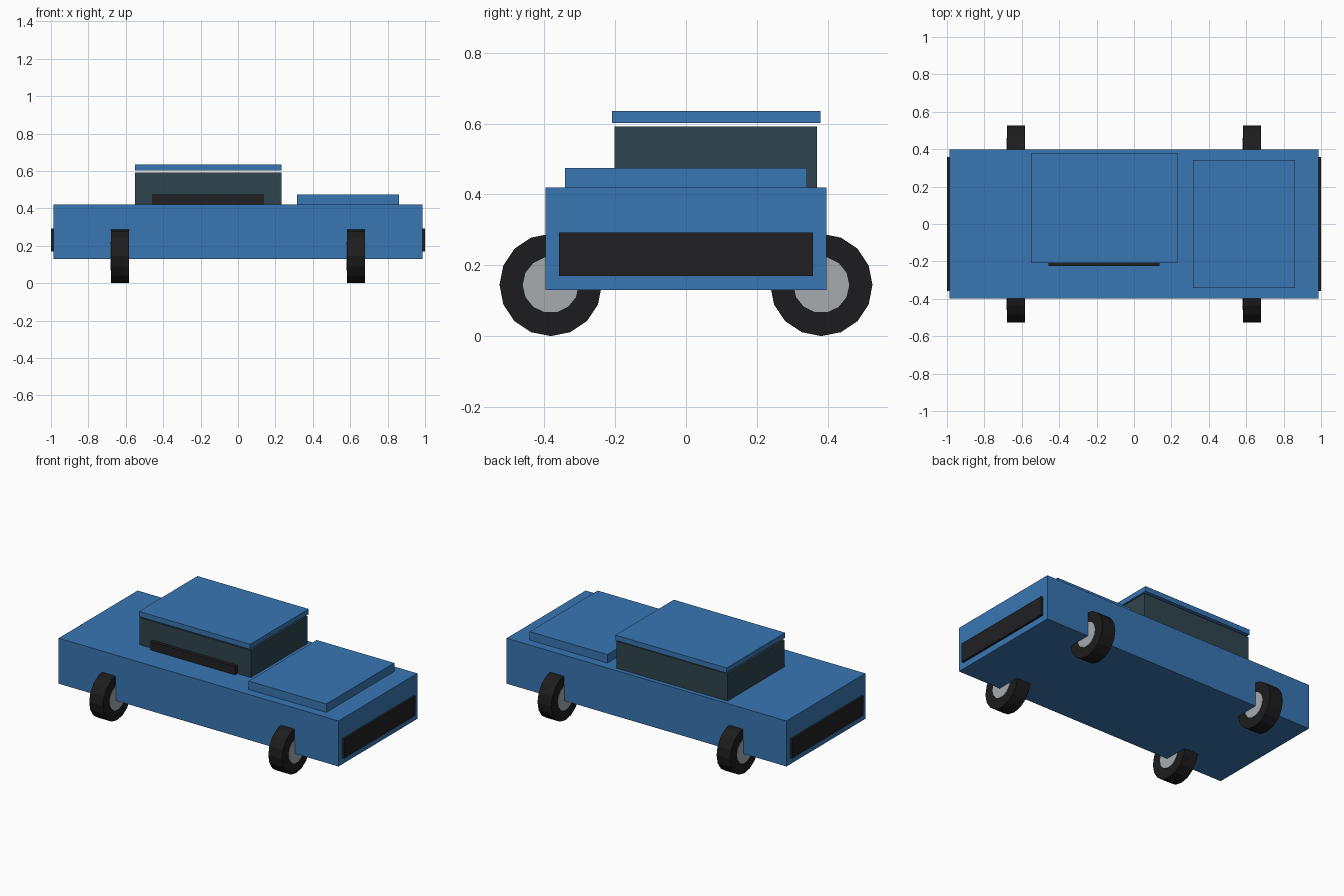
import bpy, math

if "Cube" in bpy.data.objects:
    bpy.data.objects.remove(bpy.data.objects["Cube"])


def material(name, rgb):
    m = bpy.data.materials.new(name)
    m.diffuse_color = (*rgb, 1)
    m.use_nodes = True
    m.node_tree.nodes["Principled BSDF"].inputs["Base Color"].default_value = m.diffuse_color
    return m


blue = material("blue_paint", (0.04, 0.18, 0.45))
glass = material("dark_glass", (0.028, 0.06, 0.075))
black = material("black_trim", (0.015, 0.015, 0.017))
rubber = material("rubber", (0.012, 0.012, 0.013))
silver = material("silver", (0.38, 0.41, 0.43))


def box(name, x, y, z, mat):
    """Box from (min, max) ranges on each axis."""
    bpy.ops.mesh.primitive_cube_add(size=1, location=[sum(r) / 2 for r in (x, y, z)])
    o = bpy.context.object
    o.name = name
    o.scale = [r[1] - r[0] for r in (x, y, z)]
    bpy.ops.object.transform_apply(location=False, rotation=False, scale=True)
    o.data.materials.append(mat)


def disc(name, sides, radius, width, loc, mat):
    """Cylinder with its axis along x."""
    bpy.ops.mesh.primitive_cylinder_add(vertices=sides, radius=radius, depth=width,
                                        location=loc, rotation=(0, math.pi / 2, 0))
    o = bpy.context.object
    o.name = name
    o.data.materials.append(mat)


# Bodywork
box("body", (-0.986, 0.986), (-0.397, 0.397), (0.13, 0.42), blue)
box("hood", (0.315, 0.862), (-0.342, 0.342), (0.42, 0.474), blue)

# Cabin with a roof panel floating just above it
box("cabin_glass", (-0.552, 0.232), (-0.202, 0.37), (0.42, 0.592), glass)
box("roof", (-0.552, 0.232), (-0.209, 0.38), (0.602, 0.635), blue)
box("side_trim", (-0.458, 0.137), (-0.225, -0.202), (0.42, 0.474), black)

# Bumpers at both ends
for name, s in (("front_bumper", 1), ("rear_bumper", -1)):
    box(name, sorted((s * 0.97, s * 1.0)), (-0.358, 0.358), (0.17, 0.293), black)

# Wheels, each a tyre with a hub showing on both faces
for x in (-0.632, 0.63):
    for y in (-0.382, 0.382):
        disc("tyre", 16, 0.1445, 0.096, (x, y, 0.1445), rubber)
        disc("hub", 14, 0.079, 0.1, (x, y, 0.1445), silver)
